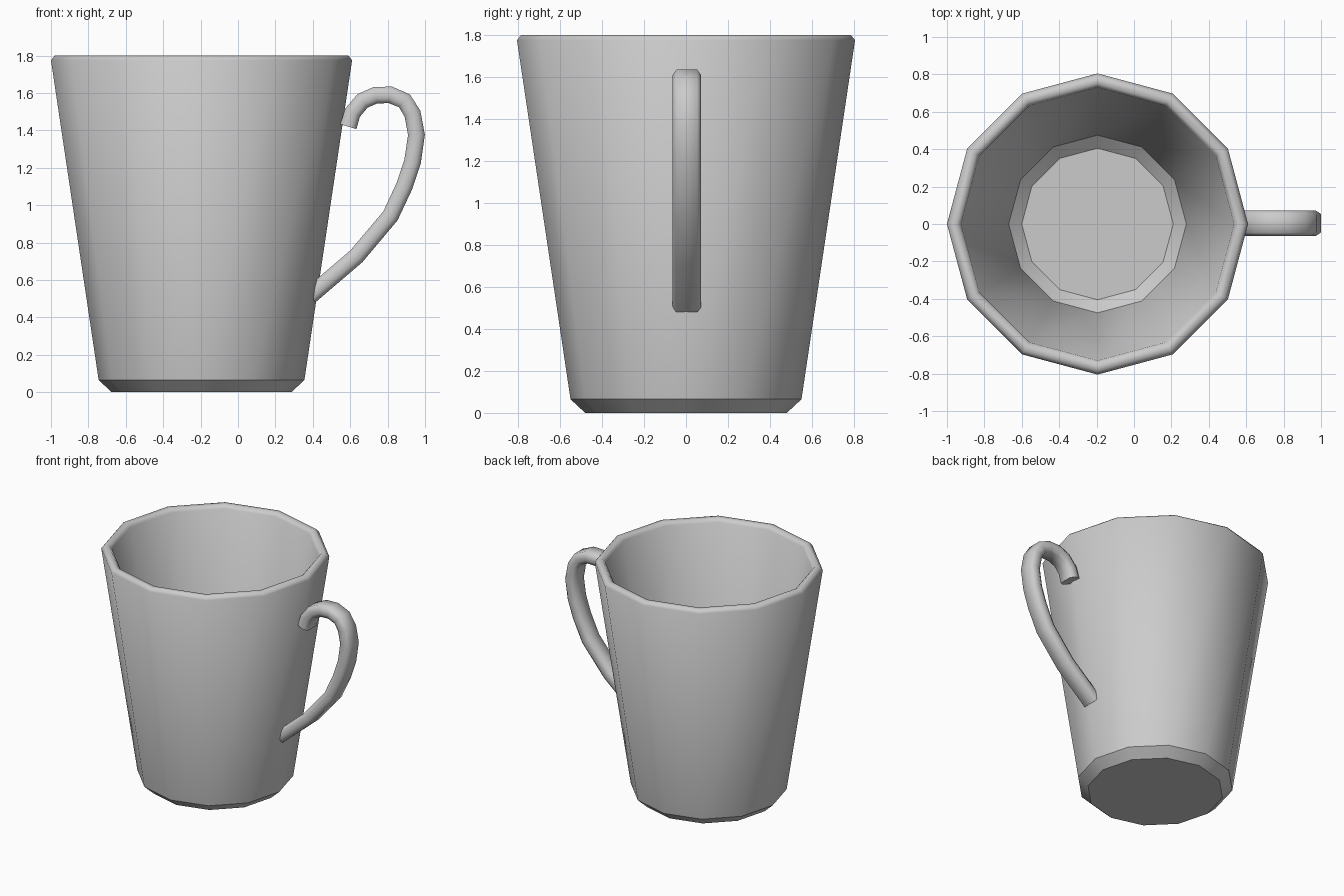
import bpy, bmesh, math
from mathutils import Vector

cube = bpy.data.objects.get("Cube")
if cube:
    bpy.data.objects.remove(cube, do_unlink=True)

# Single glaze colour
glaze = bpy.data.materials.new("light_grey_glaze")
glaze.use_nodes = True
colour = (0.6, 0.6, 0.6, 1)
glaze.diffuse_color = colour
glaze.node_tree.nodes["Principled BSDF"].inputs["Base Color"].default_value = colour


def loft(name, rings, sharp=()):
    """Skin closed rings in order, cap both ends, smooth all but the sharp rings."""
    bm = bmesh.new()
    loops = [[bm.verts.new(p) for p in ring] for ring in rings]
    n = len(loops[0])
    for a, b in zip(loops, loops[1:]):
        for i in range(n):
            j = (i + 1) % n
            bm.faces.new((a[i], a[j], b[j], b[i]))
    bm.faces.new(loops[0])
    bm.faces.new(loops[-1])
    bmesh.ops.recalc_face_normals(bm, faces=bm.faces)
    for f in bm.faces:
        f.smooth = True
    for k in sharp:
        for i in range(n):
            bm.edges.get((loops[k][i], loops[k][(i + 1) % n])).smooth = False
    mesh = bpy.data.meshes.new(name)
    bm.to_mesh(mesh)
    bm.free()
    mesh.materials.append(glaze)
    obj = bpy.data.objects.new(name, mesh)
    bpy.context.collection.objects.link(obj)
    return obj


# Cup: twelve-sided turned profile (radius, height), from underside over the rim to the floor
SIDES = 12
CENTRE_X = -0.195
profile = [(0.48, 0), (0.55, 0.065), (0.805, 1.775), (0.785, 1.8),
           (0.75, 1.8), (0.73, 1.775), (0.475, 0.125), (0.405, 0.065)]
angles = [math.tau * i / SIDES for i in range(SIDES)]
cup_rings = [[(CENTRE_X + r * math.cos(a), r * math.sin(a), z) for a in angles]
             for r, z in profile]
loft("cup_body", cup_rings, sharp=(0, 1, 6, 7))

# Handle: flattened octagon swept along a hooked path (x, z)
path = [Vector((x, 0.004, z)) for x, z in [
    (0.59, 1.42), (0.612, 1.494), (0.666, 1.558), (0.735, 1.588), (0.815, 1.59),
    (0.89, 1.558), (0.933, 1.489), (0.954, 1.376), (0.933, 1.232), (0.89, 1.103),
    (0.815, 0.943), (0.634, 0.728), (0.385, 0.515)]]
quarter = [(0.068, 0.018), (0.05, 0.045)]
half = quarter + [(-w, t) for w, t in reversed(quarter)]
section = half + [(-w, -t) for w, t in half]

handle_rings = []
for i, p in enumerate(path):
    before = (p - path[i - 1]).normalized() if i else Vector()
    after = (path[i + 1] - p).normalized() if i + 1 < len(path) else Vector()
    along = (before + after).normalized()
    across = Vector((-along.z, 0, along.x))
    handle_rings.append([p + Vector((0, w, 0)) + across * t for w, t in section])
loft("handle", handle_rings, sharp=(0, len(path) - 1))
